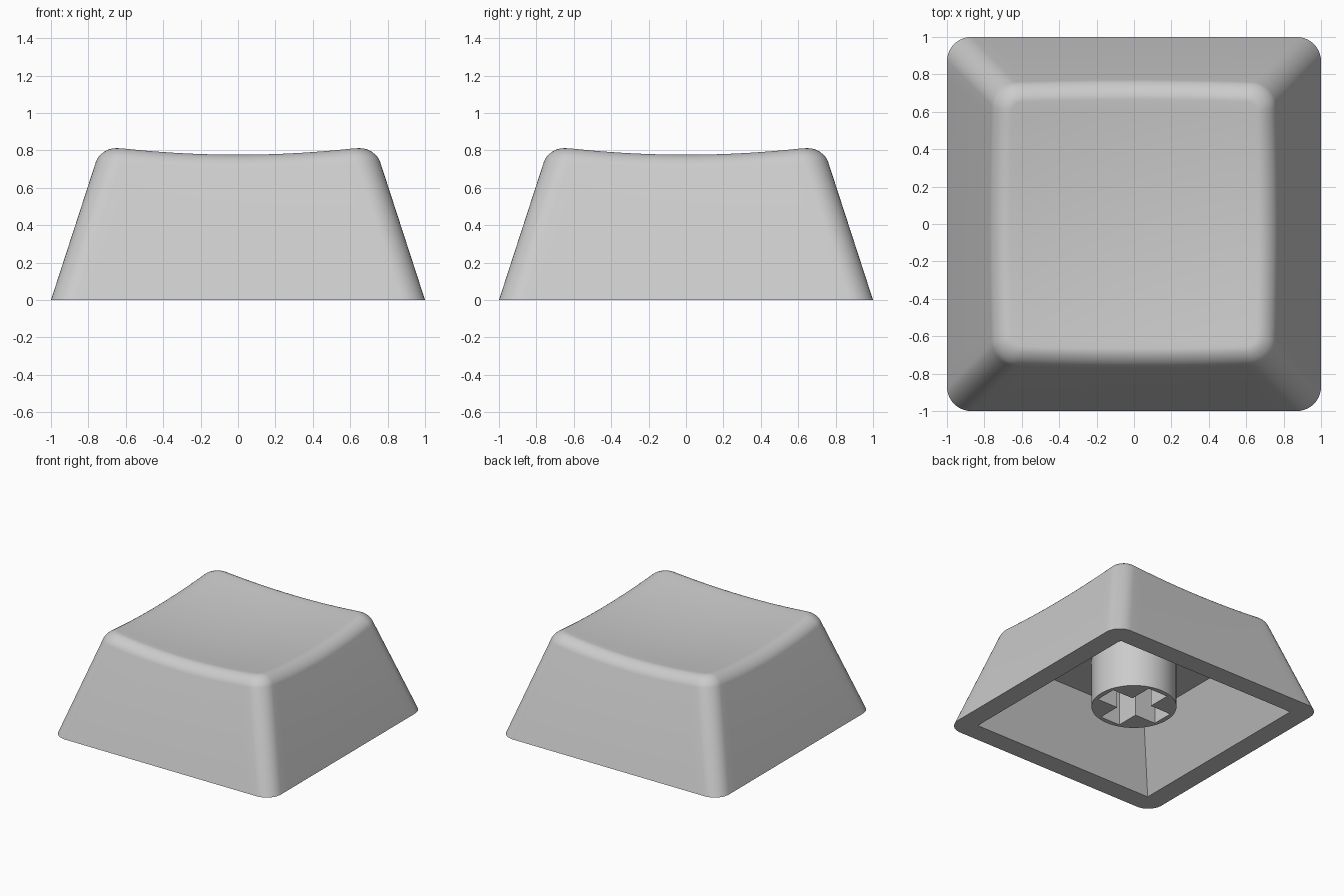
import bpy, bmesh, math
from mathutils import Vector

if "Cube" in bpy.data.objects:
    bpy.data.objects.remove(bpy.data.objects["Cube"])

grey = bpy.data.materials.new("light_grey")
grey.diffuse_color = (0.6, 0.6, 0.6, 1)
grey.use_nodes = True
grey.node_tree.nodes["Principled BSDF"].inputs["Base Color"].default_value = grey.diffuse_color

SIDE, CORNER = 20, 10          # segments along each side / round each corner
TAPER, RADIUS, FILLET = 0.325, 0.13, 0.08


def dish(x, y):
    """Height of the scooped top."""
    return 0.736 + 0.092 * (x * x + y * y)


def rounded_square(half, r):
    """Points (x, y) round a square with rounded corners; count never changes."""
    pts, c = [], half - r
    for q in range(4):
        turn = q * math.pi / 2
        local = [(half, -c + 2 * c * i / SIDE) for i in range(SIDE)]
        local += [(c + r * math.cos(a), c + r * math.sin(a))
                  for a in (math.pi / 2 * j / CORNER for j in range(CORNER))]
        pts += [(x * math.cos(turn) - y * math.sin(turn),
                 x * math.sin(turn) + y * math.cos(turn)) for x, y in local]
    return pts


def wall_point(i, z):
    return Vector((*rounded_square(1 - TAPER * z, RADIUS)[i], z))


def finish(bm, name):
    bmesh.ops.remove_doubles(bm, verts=bm.verts, dist=1e-5)
    bmesh.ops.recalc_face_normals(bm, faces=bm.faces)
    me = bpy.data.meshes.new(name)
    bm.to_mesh(me)
    bm.free()
    me.materials.append(grey)
    ob = bpy.data.objects.new(name, me)
    bpy.context.collection.objects.link(ob)
    bpy.ops.object.select_all(action='DESELECT')
    ob.select_set(True)
    bpy.context.view_layer.objects.active = ob
    bpy.ops.object.shade_smooth_by_angle(angle=math.radians(30))
    return ob


def loft(bm, rings):
    """Skin successive closed rings of equal length."""
    vs = [[bm.verts.new(p) for p in ring] for ring in rings]
    n = len(vs[0])
    for a, b in zip(vs, vs[1:]):
        for i in range(n):
            j = (i + 1) % n
            bm.faces.new((a[i], a[j], b[j], b[i]))
    return vs


# Cap shell: cavity, rim, tapered walls, rolled top edge and dished top
n = 4 * (SIDE + CORNER)
ARC = 8
fillet = [[] for _ in range(ARC + 1)]
for i in range(n):
    z = 0.8
    for _ in range(6):                      # where the wall meets the dish
        p = wall_point(i, z)
        z = dish(p.x, p.y)
    corner = wall_point(i, z)
    low = wall_point(i, z - FILLET)
    x, y = rounded_square(1 - TAPER * z - FILLET, RADIUS - FILLET)[i]
    high = Vector((x, y, dish(x, y)))
    for k in range(ARC + 1):                # conic arc rolled over the edge
        t = k / ARC
        a, b, c = (1 - t) ** 2, 2 * t * (1 - t) * 0.62, t * t
        fillet[k].append((low * a + corner * b + high * c) / (a + b + c))

inner_top = [(x, y, 0.5) for x, y in rounded_square(0.6, 0)]
inner_low = [(x, y, 0) for x, y in rounded_square(0.835, 0)]
outer_low = [(x, y, 0) for x, y in rounded_square(1, RADIUS)]
top_rings = []
for k in range(1, 12):
    s = 1 - k / 12
    top_rings.append([(p.x * s, p.y * s, dish(p.x * s, p.y * s)) for p in fillet[-1]])

bm = bmesh.new()
vs = loft(bm, [inner_top, inner_low, outer_low] + fillet + top_rings)
centre = bm.verts.new((0, 0, dish(0, 0)))
for i in range(n):
    bm.faces.new((vs[-1][i], vs[-1][(i + 1) % n], centre))
bmesh.ops.remove_doubles(bm, verts=bm.verts, dist=1e-5)
ceiling = [e for e in bm.edges if e.is_boundary]
bmesh.ops.contextual_create(bm, geom=ceiling)
finish(bm, "cap_shell")

# Stem: round post with a cross-shaped socket
L, T, Z0, Z1 = 0.28, 0.09, 0.105, 0.5
cross = []
for q in range(4):
    ca, sa = round(math.cos(q * math.pi / 2)), round(math.sin(q * math.pi / 2))
    cross += [(x * ca - y * sa, x * sa + y * ca) for x, y in ((L, -T), (L, T), (T, T))]
circle = [(0.32 * math.cos(a), 0.32 * math.sin(a))
          for a in (2 * math.pi * i / 64 for i in range(64))]

bm = bmesh.new()
post = loft(bm, [[(x, y, z) for x, y in circle] for z in (Z0, Z1)])
socket = loft(bm, [[(x, y, z) for x, y in cross] for z in (Z0, Z1 - 0.01)])
bm.faces.new(socket[1])
rim = set(post[0] + socket[0])
bmesh.ops.triangle_fill(bm, use_beauty=True, normal=(0, 0, -1),
                        edges=[e for e in bm.edges if all(v in rim for v in e.verts)])
finish(bm, "stem")
